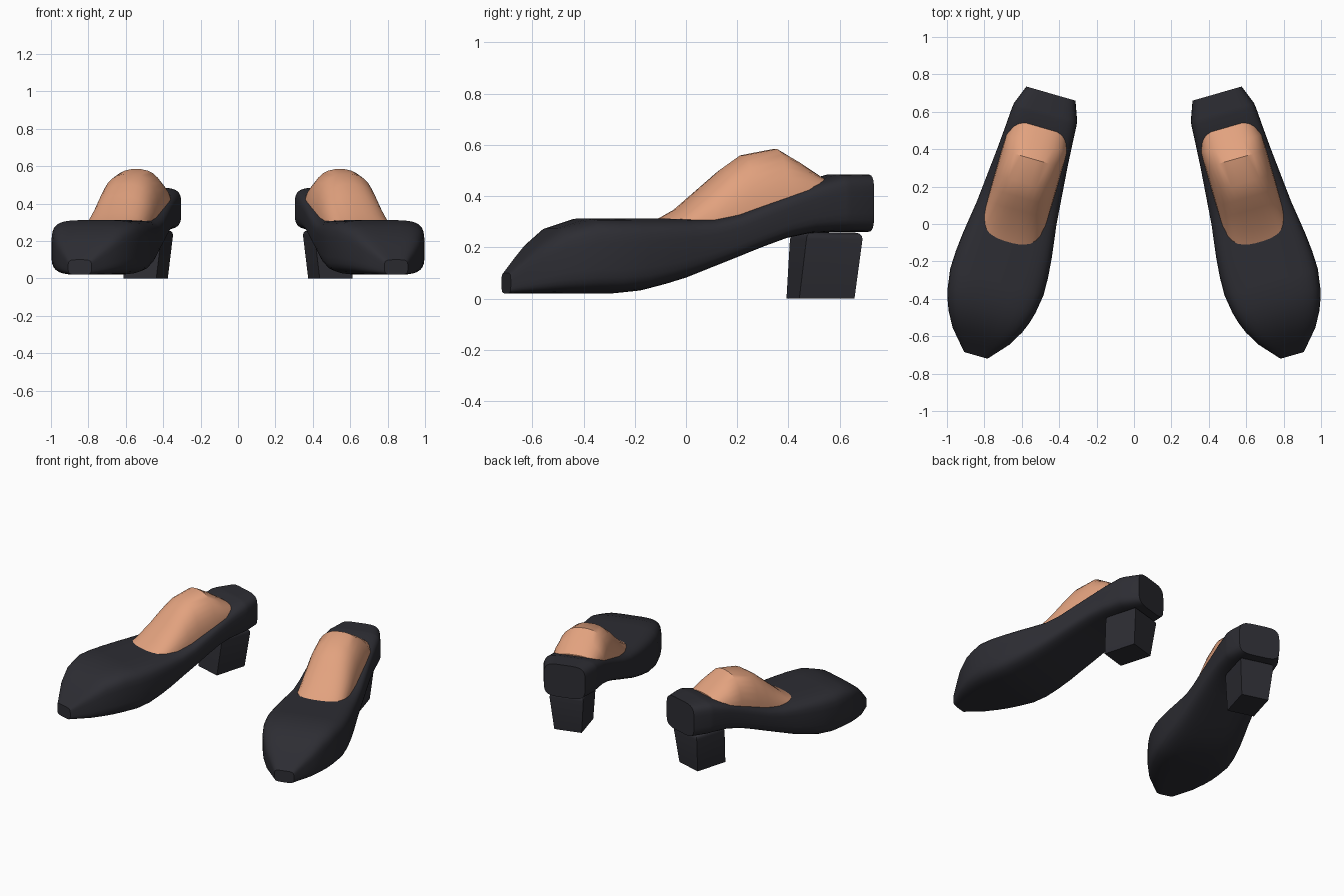
import bpy, bmesh, math
from mathutils import Matrix

if "Cube" in bpy.data.objects:
    bpy.data.objects.remove(bpy.data.objects["Cube"])

YAW = math.radians(16)                                   # toes turned outwards
PLACE = Matrix.Translation((0.645, -0.0025, 0)) @ Matrix.Rotation(YAW, 4, 'Z')


def material(name, rgb):
    m = bpy.data.materials.new(name)
    m.diffuse_color = (*rgb, 1)
    m.use_nodes = True
    m.node_tree.nodes["Principled BSDF"].inputs["Base Color"].default_value = m.diffuse_color
    return m


LEATHER = material("charcoal leather", (0.026, 0.026, 0.033))
SKIN = material("skin tan", (0.76, 0.36, 0.21))


def lookup(table, y):
    """Linear interpolation in a list of (y, value)."""
    if y <= table[0][0]:
        return table[0][1]
    for (a, va), (b, vb) in zip(table, table[1:]):
        if y <= b:
            return va + (vb - va) * (y - a) / (b - a)
    return table[-1][1]


def ring(y, half, low, high, power, n):
    """Superellipse cross-section standing across the shoe."""
    pts = []
    for i in range(n):
        t = 2 * math.pi * (i + 0.5) / n
        c, s = math.cos(t), math.sin(t)
        x = half * math.copysign(abs(c) ** (2 / power), c)
        z = math.copysign(abs(s) ** (2 / power), s)
        pts.append((x, y, (low + high) / 2 + z * (high - low) / 2))
    return pts


def finish(bm, name, mat, angle=35):
    """Place the part on the right side and mirror it to the left."""
    bmesh.ops.recalc_face_normals(bm, faces=bm.faces)
    bm.transform(PLACE)
    me = bpy.data.meshes.new(name)
    bm.to_mesh(me)
    bm.free()
    me.materials.append(mat)
    ob = bpy.data.objects.new(name, me)
    bpy.context.collection.objects.link(ob)
    bpy.ops.object.select_all(action='DESELECT')
    ob.select_set(True)
    bpy.context.view_layer.objects.active = ob
    bpy.ops.object.shade_smooth_by_angle(angle=math.radians(angle))
    ob.modifiers.new("pair", 'MIRROR').use_mirror_merge = False
    return ob


def loft(rings, name, mat):
    bm = bmesh.new()
    loops = [[bm.verts.new(p) for p in r] for r in rings]
    n = len(loops[0])
    for a, b in zip(loops, loops[1:]):
        for i in range(n):
            j = (i + 1) % n
            bm.faces.new((a[i], a[j], b[j], b[i]))
    bm.faces.new(loops[0])
    bm.faces.new(loops[-1])
    return finish(bm, name, mat)


# Shoe body: half width, top line and sole line along the length
WIDTH = [(-0.728, 0.065), (-0.6, 0.178), (-0.5, 0.224), (-0.42, 0.245), (-0.32, 0.26),
         (-0.18, 0.256), (0.065, 0.222), (0.4, 0.192), (0.62, 0.178), (0.728, 0.137)]
TOP = [(-0.728, 0.10), (-0.63, 0.205), (-0.54, 0.275), (-0.42, 0.312), (0.06, 0.312),
       (0.17, 0.335), (0.345, 0.40), (0.5, 0.457), (0.6, 0.485), (0.728, 0.485)]
SOLE = [(-0.31, 0.02), (-0.22, 0.03), (-0.12, 0.055), (-0.035, 0.08), (0.07, 0.12),
        (0.175, 0.16), (0.28, 0.2), (0.38, 0.235), (0.48, 0.255), (0.6, 0.26)]
stations = [-0.728, -0.67, -0.62, -0.54, -0.48, -0.42, -0.32, -0.22, -0.12, -0.035, 0.065,
            0.17, 0.28, 0.38, 0.48, 0.6, 0.625, 0.728]
loft([ring(y, lookup(WIDTH, y), lookup(SOLE, y), lookup(TOP, y), 4.5, 32) for y in stations],
     "shoe_body", LEATHER)

# Foot instep: a dome rising out of the shoe opening
INSTEP = [(-0.11, 0.305), (-0.03, 0.35), (0.08, 0.445), (0.15, 0.505), (0.23, 0.56),
          (0.365, 0.585), (0.45, 0.535), (0.54, 0.475)]
foot = []
for y, high in INSTEP:
    mid = lookup(TOP, y) - 0.07
    half = 0.172 if y < 0.5 else 0.15
    foot.append(ring(y, half, 2 * mid - high, high, 2.5, 32))
# keep the hidden lower half inside the shoe
foot = [[(x, y, max(z, lookup(SOLE, y) + 0.04)) for x, y, z in r] for r in foot]
loft(foot, "foot_instep", SKIN)

# Block heel: tapered box leaning forwards, soft upper edge
bm = bmesh.new()
bmesh.ops.create_cube(bm, size=1)
for v in bm.verts:
    up, back = v.co.z > 0, v.co.y > 0
    half = 0.114 if up else 0.091
    v.co.x = math.copysign(half, v.co.x)
    v.co.y = (0.69 if back else 0.46) if up else (0.661 if back else 0.437)
    v.co.z = 0.257 if up else 0.0
rim = [e for e in bm.edges if all(v.co.z > 0.2 for v in e.verts)]
bmesh.ops.bevel(bm, geom=rim, offset=0.025, segments=3, profile=0.5, affect='EDGES')
finish(bm, "block_heel", LEATHER)
